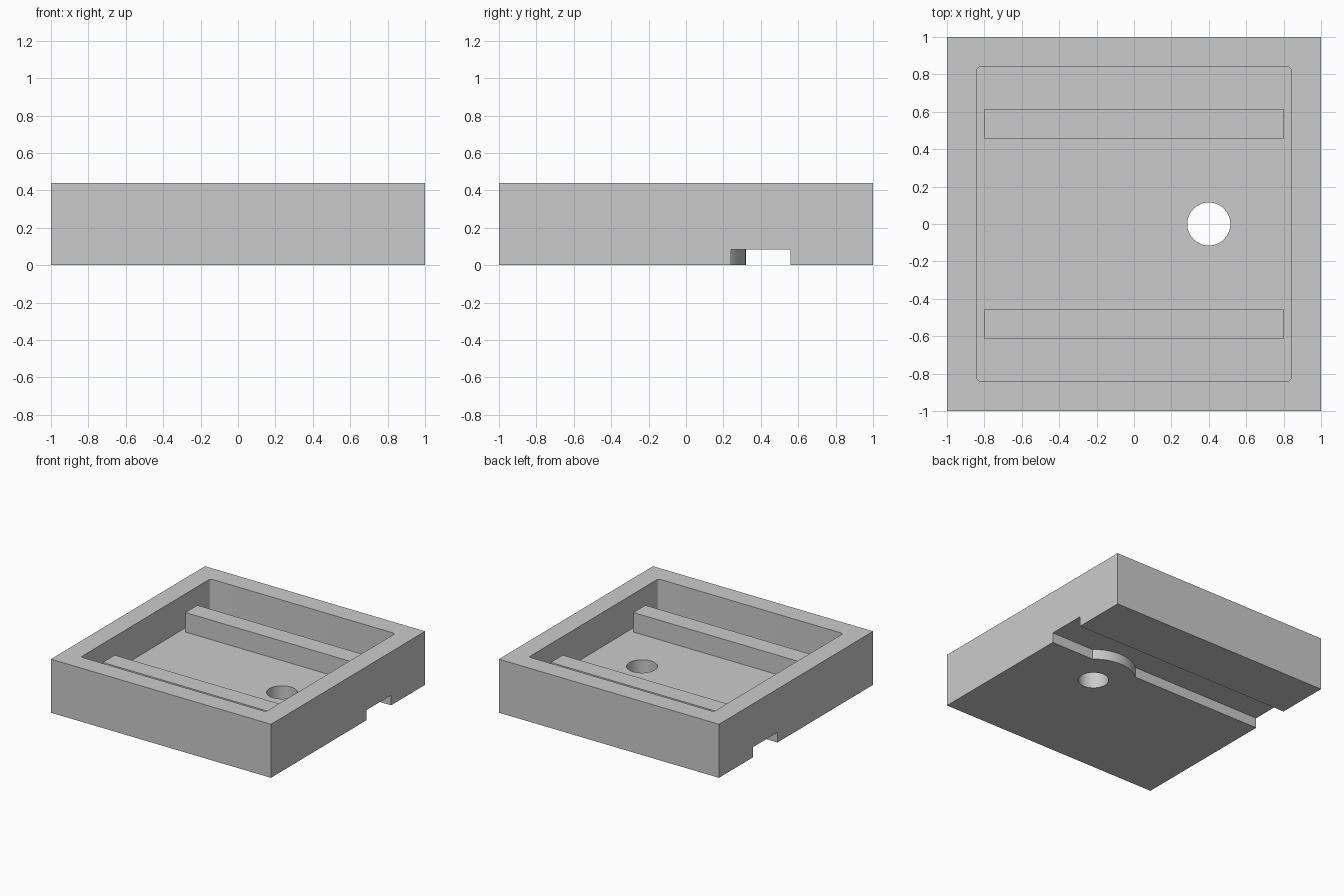
import bpy
import bmesh
import math

default = bpy.data.objects.get("Cube")
if default:
    bpy.data.objects.remove(default, do_unlink=True)

HEIGHT = 0.44
FLOOR = 0.16
CHANNEL_TOP = 0.083
HOLE_X = 0.4

grey = bpy.data.materials.new("plain grey")
grey.use_nodes = True
colour = (0.6, 0.6, 0.6, 1)
grey.diffuse_color = colour
grey.node_tree.nodes["Principled BSDF"].inputs["Base Color"].default_value = colour


def finish(name, bm):
    mesh = bpy.data.meshes.new(name)
    bm.to_mesh(mesh)
    bm.free()
    mesh.materials.append(grey)
    obj = bpy.data.objects.new(name, mesh)
    bpy.context.collection.objects.link(obj)
    return obj


def box(name, x, y, z, corner=0):
    """Box from (min, max) ranges, with optional rounded upright edges."""
    bm = bmesh.new()
    bmesh.ops.create_cube(bm, size=1)
    for v in bm.verts:
        v.co = [r[0] if c < 0 else r[1] for c, r in zip(v.co, (x, y, z))]
    if corner:
        upright = [e for e in bm.edges
                   if abs(e.verts[0].co.z - e.verts[1].co.z) > 0.01]
        bmesh.ops.bevel(bm, geom=upright, offset=corner, segments=5,
                        profile=0.5, affect='EDGES')
    return finish(name, bm)


def cylinder(name, x, radius, z):
    bm = bmesh.new()
    bmesh.ops.create_cone(bm, cap_ends=True, segments=64, radius1=radius,
                          radius2=radius, depth=z[1] - z[0])
    bmesh.ops.translate(bm, verts=bm.verts, vec=(x, 0, sum(z) / 2))
    return finish(name, bm)


def cut(target, cutter):
    """Subtract the cutter from the target, then discard the cutter."""
    mod = target.modifiers.new("cut", 'BOOLEAN')
    mod.operation = 'DIFFERENCE'
    mod.solver = 'EXACT'
    mod.object = cutter
    cutter.hide_render = True
    bpy.context.view_layer.objects.active = target
    bpy.ops.object.modifier_apply(modifier=mod.name)
    bpy.data.objects.remove(cutter, do_unlink=True)


# Square tray with a rounded pocket
tray = box("tray", (-1, 1), (-1, 1), (0, HEIGHT))
cut(tray, box("pocket_cutter", (-0.84, 0.84), (-0.84, 0.84),
              (FLOOR, HEIGHT + 0.1), corner=0.02))

# Underside channel that curves around the solid rim of the hole
channel = box("channel_cutter", (-1.1, 1.1), (0.24, 0.56), (-0.1, CHANNEL_TOP))
cut(channel, cylinder("rim_cutter", HOLE_X, 0.32, (-0.3, 0.3)))
cut(tray, channel)

# Round hole through the floor
cut(tray, cylinder("hole_cutter", HOLE_X, 0.115, (-0.1, 0.3)))

# Pair of raised bars on the floor
for name, side in (("front_bar", -1), ("back_bar", 1)):
    y = sorted((side * 0.458, side * 0.614))
    box(name, (-0.8, 0.8), y, (FLOOR - 0.01, 0.32))

# Smooth the round walls only
bpy.ops.object.select_all(action='DESELECT')
tray.select_set(True)
bpy.context.view_layer.objects.active = tray
bpy.ops.object.shade_smooth_by_angle(angle=math.radians(25))
